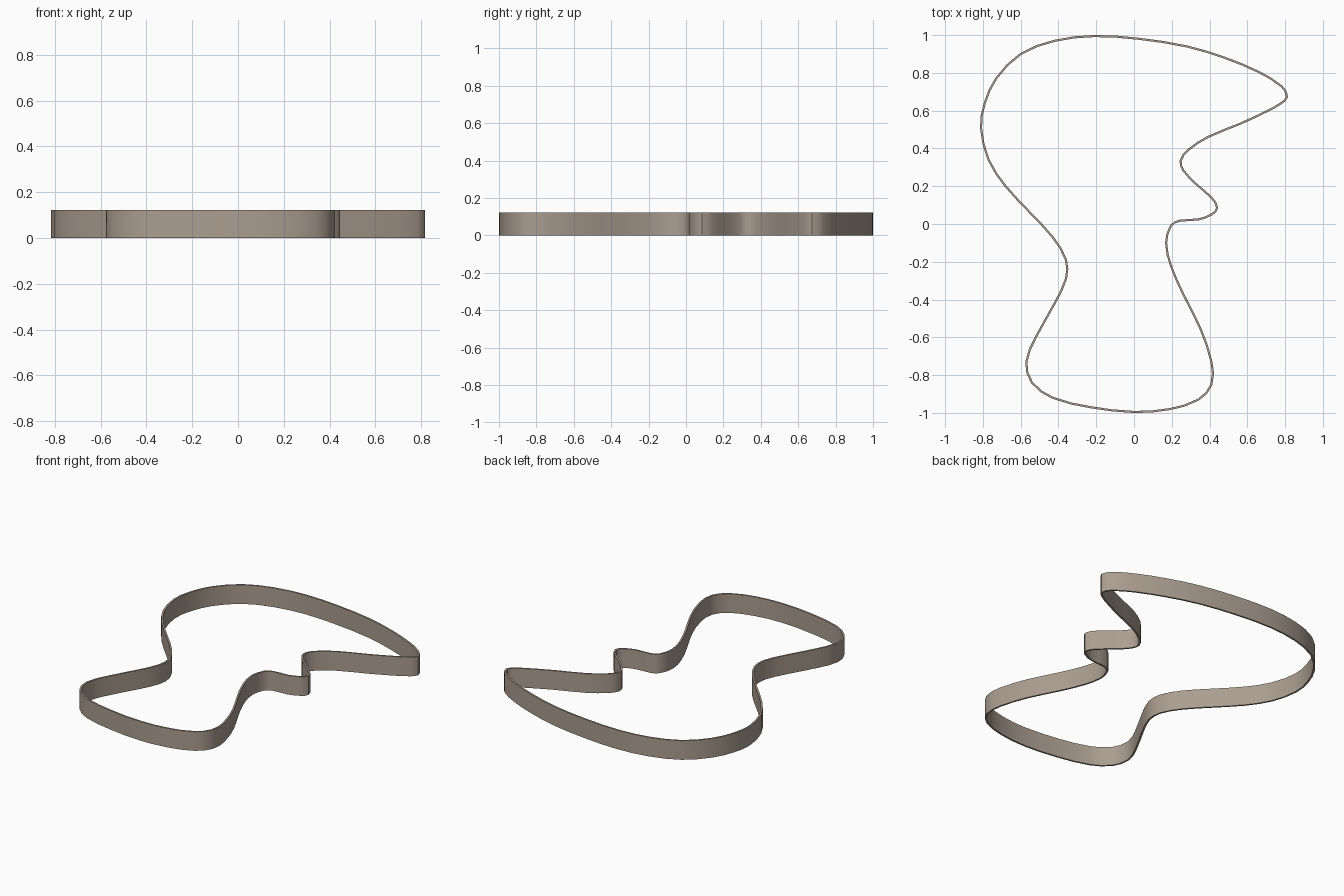
import bpy
import bmesh
from math import radians
from mathutils import Vector

HEIGHT = 0.123
WALL = 0.011
STEPS = 2  # wall segments between neighbouring outline points

default_cube = bpy.data.objects.get("Cube")
if default_cube:
    bpy.data.objects.remove(default_cube, do_unlink=True)


def make_material(name, colour):
    material = bpy.data.materials.new(name)
    material.use_nodes = True
    material.diffuse_color = colour
    shader = material.node_tree.nodes["Principled BSDF"]
    shader.inputs["Base Color"].default_value = colour
    shader.inputs["Roughness"].default_value = 0.6
    return material


def closed_spline(points, steps):
    """Smooth closed path running through every point."""
    path = []
    count = len(points)
    for i in range(count):
        before, start, end, after = (points[(i + k) % count] for k in (-1, 0, 1, 2))
        # tangents scaled by the span, so uneven spacing does not overshoot
        span = (end - start).length
        leave = (end - before).normalized() * span
        arrive = (after - start).normalized() * span
        for s in range(steps):
            t = s / steps
            blend = t * t * (3 - 2 * t)
            path.append(start.lerp(end, blend)
                        + leave * (t * (1 - t) ** 2)
                        - arrive * (t * t * (1 - t)))
    return path


# Outline in hundredths, counter-clockwise from the top of the head end
outline = [
    (-21, 99.5), (-42, 97), (-60, 90), (-73, 77), (-79, 64), (-81, 51),
    (-77, 34), (-68, 20), (-55, 6), (-43, -7), (-36, -19), (-36, -29),
    (-42, -42), (-52, -60), (-57, -73), (-54, -84), (-43, -92), (-23, -97),
    (0, -99.5), (19, -98), (34, -93), (41, -85), (41, -73), (35, -55),
    (26, -37), (19.5, -22), (17, -10), (19.5, -1), (24, 1.7), (34, 2.4),
    (41, 5), (44, 8.5), (41, 14), (33, 21), (26, 28.5), (24.7, 33.5),
    (28.5, 39), (39, 46), (56, 53), (70, 59.5), (78, 64), (81, 67.5),
    (78, 73), (66, 80.5), (48, 88), (28, 94), (3, 98),
]
path = closed_spline([Vector((x, y, 0)) / 100 for x, y in outline], STEPS)

# Upright band following the outline
bm = bmesh.new()
base = [bm.verts.new(p) for p in path]
edges = [bm.edges.new((base[i - 1], base[i])) for i in range(len(base))]
extruded = bmesh.ops.extrude_edge_only(bm, edges=edges)
top = [v for v in extruded["geom"] if isinstance(v, bmesh.types.BMVert)]
bmesh.ops.translate(bm, verts=top, vec=(0, 0, HEIGHT))
bmesh.ops.recalc_face_normals(bm, faces=bm.faces)
mesh = bpy.data.meshes.new("cutter_wall")
bm.to_mesh(mesh)
bm.free()

wall = bpy.data.objects.new("cutter_wall", mesh)
bpy.context.collection.objects.link(wall)
mesh.materials.append(make_material("warm_grey", (0.41, 0.34, 0.28, 1)))

# Thin wall thickness, centred on the outline
solid = wall.modifiers.new("thickness", "SOLIDIFY")
solid.thickness = WALL
solid.offset = 0
solid.use_even_offset = True

bpy.ops.object.select_all(action="DESELECT")
wall.select_set(True)
bpy.context.view_layer.objects.active = wall
bpy.ops.object.modifier_apply(modifier=solid.name)
bpy.ops.object.shade_smooth_by_angle(angle=radians(40))
